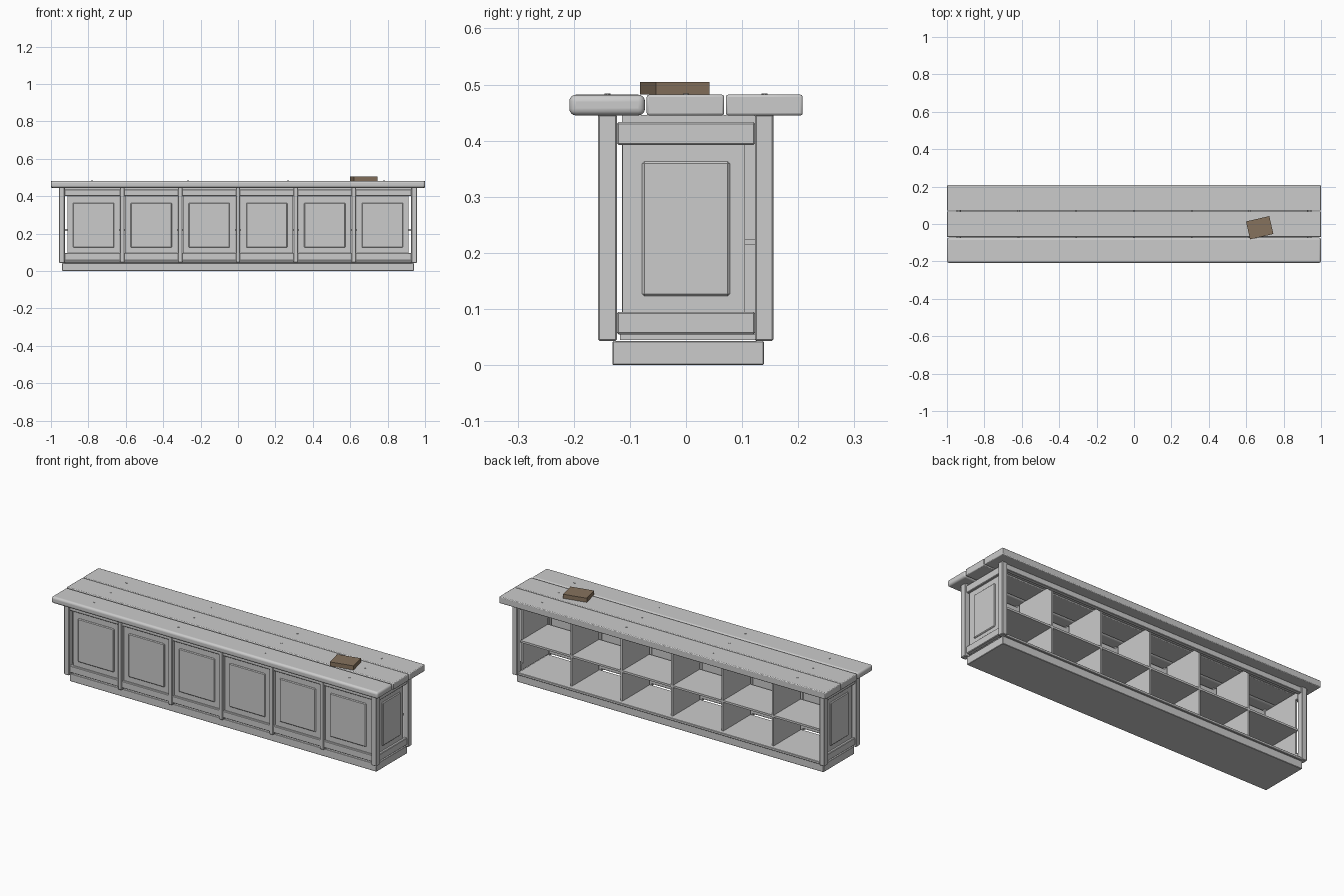
import bpy, math


def box(name, x, y, z, bevel=0.0, segs=1):
    """Box from (min, max) ranges, optionally bevelled."""
    bpy.ops.mesh.primitive_cube_add(size=1)
    o = bpy.context.object
    o.name = name
    o.location = [(a + b) / 2 for a, b in (x, y, z)]
    o.scale = [b - a for a, b in (x, y, z)]
    bpy.ops.object.transform_apply(location=False, rotation=False, scale=True)
    if bevel:
        m = o.modifiers.new("Bevel", 'BEVEL')
        m.width, m.segments = bevel, segs
        if segs > 1:
            bpy.ops.object.shade_smooth_by_angle(angle=math.radians(35))
    return o


# Counter planks, the front one more rounded
box("counter_plank_front", (-1, 1), (-0.208, -0.073), (0.445, 0.482), 0.012, 4)
box("counter_plank_middle", (-1, 1), (-0.07, 0.068), (0.445, 0.482), 0.004, 2)
box("counter_plank_back", (-1, 1), (0.071, 0.208), (0.445, 0.482), 0.004, 2)

# Nail heads on the planks
for y in (-0.14, 0, 0.14):
    for x in (-0.78, -0.267, 0.267, 0.78):
        bpy.ops.mesh.primitive_cylinder_add(vertices=10, radius=0.005, depth=0.004,
                                            location=(x, y, 0.482))
        bpy.context.object.name = "nail_head"

# Plinth
box("plinth", (-0.94, 0.94), (-0.131, 0.139), (0, 0.043), 0.002)

# Corner posts
for sx in (-1, 1):
    x = sorted((sx * 0.926, sx * 0.957))
    box("front_post", x, (-0.157, -0.123), (0.043, 0.447), 0.003)
    box("back_post", x, (0.123, 0.156), (0.043, 0.447), 0.003)

    # End rails and raised end panel
    xr = sorted((sx * 0.926, sx * 0.95))
    box("end_top_rail", xr, (-0.123, 0.123), (0.392, 0.433), 0.003)
    box("end_bottom_rail", xr, (-0.123, 0.123), (0.055, 0.095), 0.003)
    box("end_panel", sorted((sx * 0.926, sx * 0.937)), (-0.113, 0.105), (0.09, 0.397))
    box("end_panel_field", sorted((sx * 0.932, sx * 0.943)), (-0.078, 0.078),
        (0.123, 0.363), 0.004)

# Front frame rails
box("front_top_rail", (-0.928, 0.928), (-0.148, -0.125), (0.4, 0.435), 0.003)
box("front_bottom_rail", (-0.928, 0.928), (-0.148, -0.125), (0.057, 0.096), 0.003)

# Front stiles and the dividers behind them
for i in range(-2, 3):
    x = i * 0.309
    box("front_stile", (x - 0.012, x + 0.012), (-0.152, -0.125), (0.045, 0.446), 0.003)
    box("divider", (x - 0.005, x + 0.005), (-0.114, 0.123), (0.055, 0.446))

# Front raised panels
for i in range(6):
    x = (i - 2.5) * 0.309
    box("front_panel", (x - 0.14, x + 0.14), (-0.136, -0.125), (0.09, 0.405))
    box("front_panel_field", (x - 0.11, x + 0.11), (-0.142, -0.131),
        (0.125, 0.365), 0.004)

# Shelves
box("bottom_shelf", (-0.928, 0.928), (-0.118, 0.123), (0.045, 0.055))
box("middle_shelf", (-0.928, 0.928), (-0.114, 0.123), (0.214, 0.225))

# Rails under the counter and at the back of the base
box("back_top_rail", (-0.928, 0.928), (0.125, 0.148), (0.415, 0.446), 0.002)
box("back_bottom_rail", (-0.928, 0.928), (0.123, 0.148), (0.043, 0.057), 0.002)

# Brown block lying on the counter
block = box("wood_block", (0.608, 0.736), (-0.069, 0.029), (0.482, 0.505))
block.rotation_euler.z = math.radians(13)
mat = bpy.data.materials.new("brown")
mat.diffuse_color = (0.24, 0.17, 0.11, 1)
block.data.materials.append(mat)
